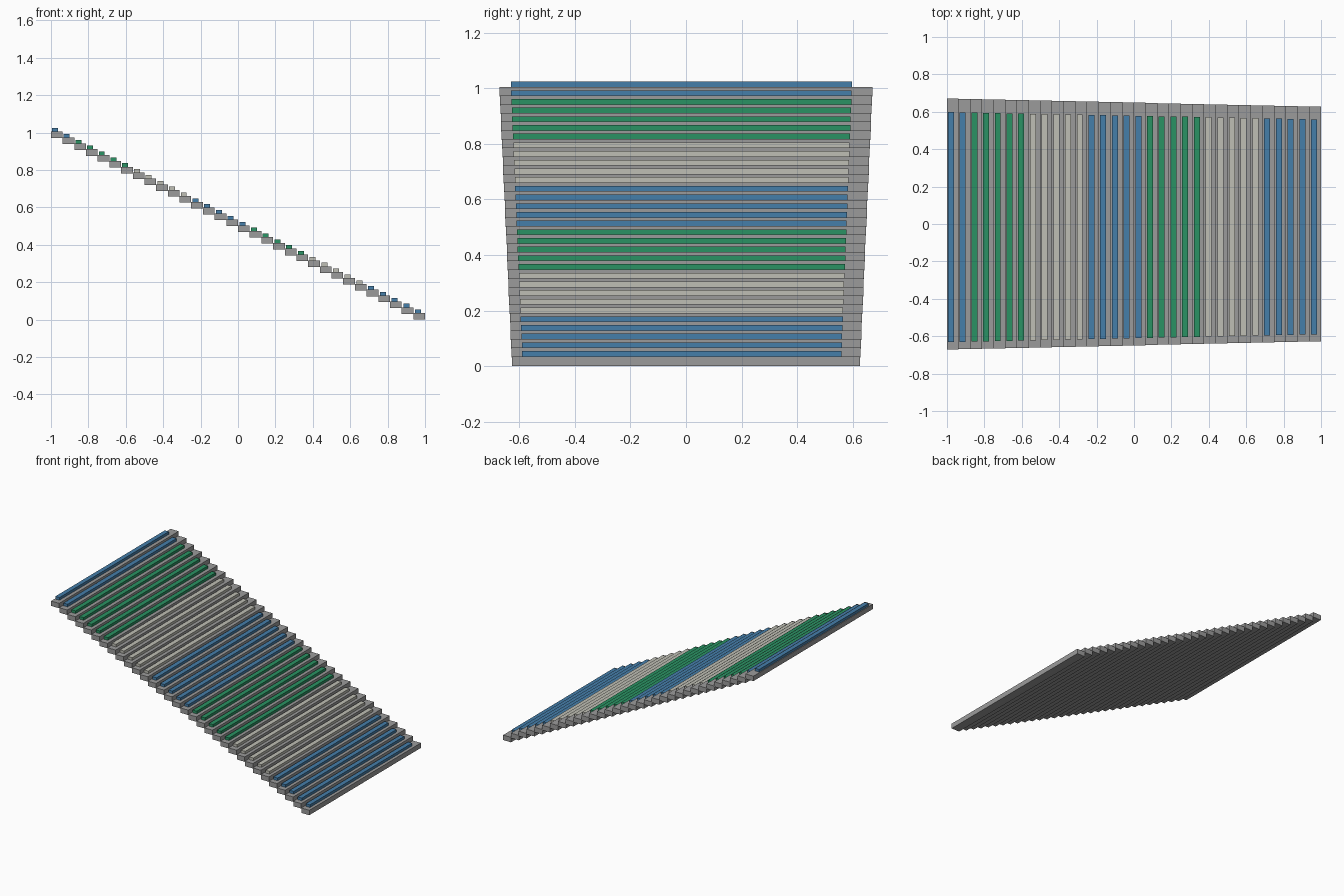
import bpy
import bmesh

STEPS = 32
RUN = 2.0 / STEPS        # depth of each tread
RISE = 0.0313            # height gained per tread
THICK = 0.035            # tread slab thickness
STRIP_W, STRIP_H = 0.032, 0.019

cube = bpy.data.objects.get("Cube")
if cube:
    bpy.data.objects.remove(cube, do_unlink=True)


def make_material(name, rgb):
    mat = bpy.data.materials.new(name)
    mat.use_nodes = True
    color = (*rgb, 1.0)
    mat.diffuse_color = color
    mat.node_tree.nodes["Principled BSDF"].inputs["Base Color"].default_value = color
    return mat


stone = make_material("stone_grey", (0.33, 0.33, 0.33))
blue = make_material("blue", (0.06, 0.21, 0.40))
green = make_material("green", (0.023, 0.29, 0.125))
pale = make_material("pale_grey", (0.52, 0.52, 0.46))


def lerp(a, b, t):
    return a + (b - a) * t


def block(name, x, y, z, mat):
    """Box spanning the given (min, max) ranges."""
    bm = bmesh.new()
    bmesh.ops.create_cube(bm, size=1.0)
    for v in bm.verts:
        v.co = [lerp(lo, hi, c + 0.5) for (lo, hi), c in zip((x, y, z), v.co)]
    mesh = bpy.data.meshes.new(name)
    bm.to_mesh(mesh)
    bm.free()
    mesh.materials.append(mat)
    obj = bpy.data.objects.new(name, mesh)
    bpy.context.collection.objects.link(obj)
    return obj


# Treads climb from the low end (+x) to the high, wider end (-x)
bands = (blue, pale, green)
for i in range(STEPS):
    t = i / (STEPS - 1)
    x1 = 1.0 - i * RUN
    x0 = x1 - RUN
    z0 = i * RISE
    z1 = z0 + THICK
    half = lerp(0.627, 0.671, t)
    block(f"tread_{i + 1}", (x0, x1), (-half, half), (z0, z1), stone)

    # Coloured strip on each tread, in repeating bands of five
    sx = x0 + lerp(0.009, 0.005, t)
    block(f"tread_strip_{i + 1}", (sx, sx + STRIP_W),
          (lerp(-0.59, -0.631, t), lerp(0.56, 0.598, t)),
          (z1, z1 + STRIP_H), bands[(i // 5) % 3])
